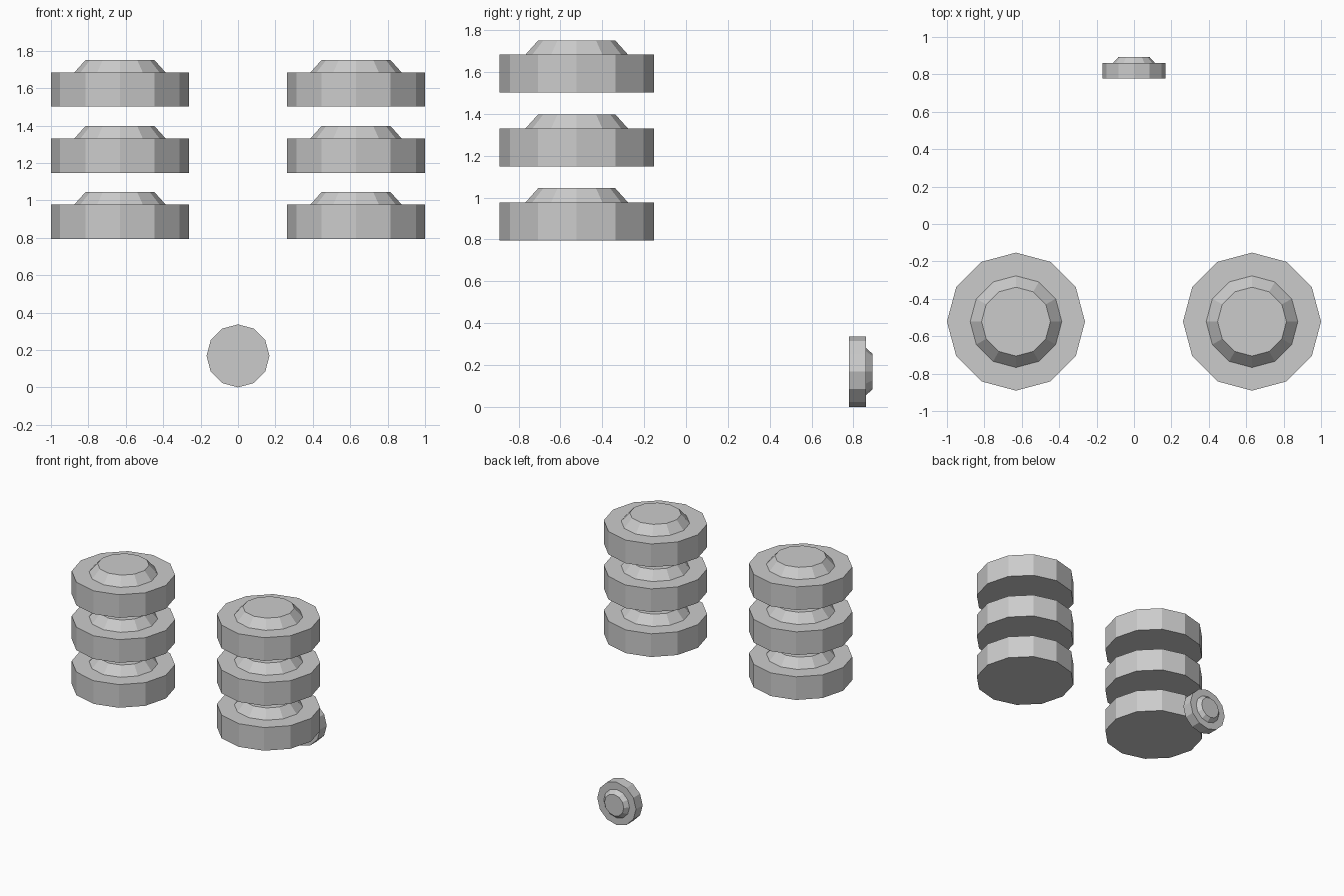
import bpy, bmesh, math
from mathutils import Matrix

if "Cube" in bpy.data.objects:
    bpy.data.objects.remove(bpy.data.objects["Cube"])

SIDES = 12
# (radius, height) profile: wide disc with a tapered cap
PROFILE = [(0.369, 0.0), (0.369, 0.182), (0.245, 0.182), (0.184, 0.25)]


def knob(name, location, scale=1.0, tilt=0.0):
    bm = bmesh.new()
    rings = []
    for r, z in PROFILE:
        angles = [2 * math.pi * i / SIDES for i in range(SIDES)]
        rings.append([bm.verts.new((r * math.cos(a), r * math.sin(a), z)) for a in angles])
    for low, high in zip(rings, rings[1:]):
        for i in range(SIDES):
            j = (i + 1) % SIDES
            bm.faces.new((low[i], low[j], high[j], high[i]))
    bm.faces.new(rings[0][::-1])
    bm.faces.new(rings[-1])
    bm.transform(Matrix.Translation(location) @ Matrix.Rotation(tilt, 4, 'X') @ Matrix.Scale(scale, 4))
    mesh = bpy.data.meshes.new(name)
    bm.to_mesh(mesh)
    bm.free()
    obj = bpy.data.objects.new(name, mesh)
    bpy.context.collection.objects.link(obj)


# Two front stacks of three discs
for side, x in (("left", -0.631), ("right", 0.631)):
    for level, z in (("lower", 0.795), ("middle", 1.148), ("upper", 1.501)):
        knob(f"{side}_{level}_disc", (x, -0.522, z))

# Small disc low at the back, its cap facing backwards
knob("rear_disc", (0, 0.778, 0.169), 0.456, -math.pi / 2)
